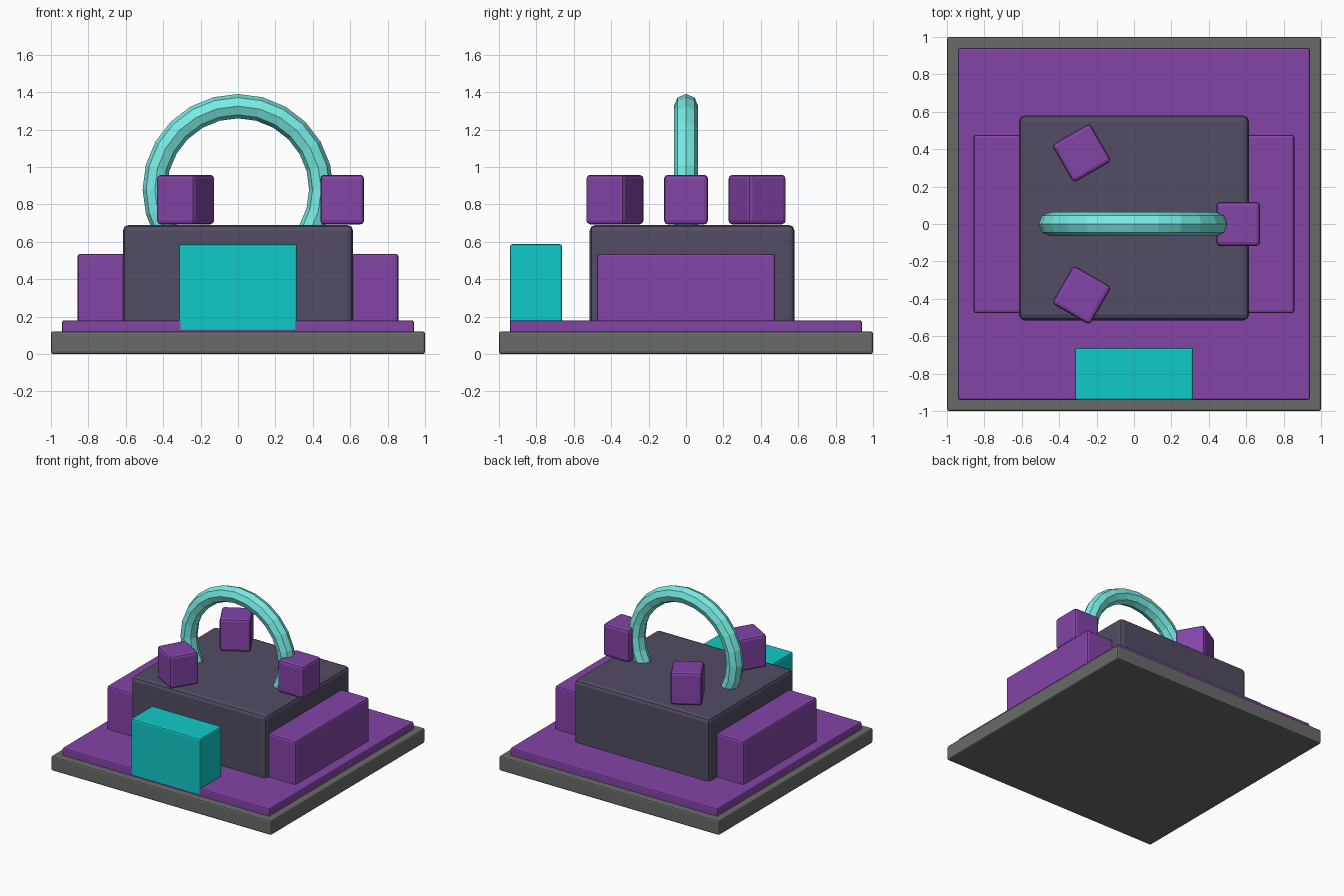
import bpy
from math import radians

if "Cube" in bpy.data.objects:
    bpy.data.objects.remove(bpy.data.objects["Cube"])


def material(name, rgb):
    m = bpy.data.materials.new(name)
    m.diffuse_color = (*rgb, 1)
    m.use_nodes = True
    m.node_tree.nodes["Principled BSDF"].inputs["Base Color"].default_value = m.diffuse_color
    return m


GREY = material("stone_grey", (0.14, 0.145, 0.14))
PURPLE = material("purple", (0.23, 0.058, 0.39))
DARK = material("dark_slate", (0.085, 0.073, 0.125))
CYAN = material("cyan", (0.005, 0.60, 0.58))
PALE = material("pale_cyan", (0.19, 0.84, 0.78))


def block(name, lo, hi, mat, bevel, turn=0):
    """Bevelled box between two corners, optionally turned about its own z."""
    centre = [(a + b) / 2 for a, b in zip(lo, hi)]
    bpy.ops.mesh.primitive_cube_add(size=1, location=centre)
    ob = bpy.context.object
    ob.name = name
    ob.scale = [b - a for a, b in zip(lo, hi)]
    bpy.ops.object.transform_apply(location=False, rotation=False, scale=True)
    ob.rotation_euler.z = radians(turn)
    ob.data.materials.append(mat)
    mod = ob.modifiers.new("edge_bevel", "BEVEL")
    mod.width = bevel
    mod.segments = 2
    return ob


# stepped floor
block("base_slab", (-1, -1, 0), (1, 1, 0.12), GREY, 0.012)
block("floor_plate", (-0.94, -0.94, 0.10), (0.94, 0.94, 0.18), PURPLE, 0.01)

# main building, side wings and front block
block("main_body", (-0.615, -0.515, 0.12), (0.615, 0.58, 0.69), DARK, 0.03)
for side, x0, x1 in (("left", -0.858, -0.56), ("right", 0.56, 0.858)):
    block(side + "_wing", (x0, -0.477, 0.12), (x1, 0.477, 0.535), PURPLE, 0.015)
block("front_block", (-0.316, -0.941, 0.12), (0.316, -0.662, 0.587), CYAN, 0.012)

# ring whose lower part is sunk into the body
bpy.ops.mesh.primitive_torus_add(major_segments=24, minor_segments=8,
                                 major_radius=0.445, minor_radius=0.065,
                                 location=(0, 0, 0.88),
                                 rotation=(radians(90), 0, 0))
ring = bpy.context.object
ring.name = "arch_ring"
ring.data.materials.append(PALE)

# three roof cubes around the ring
H = 0.117
for name, x, y, turn in (("right_cube", 0.557, 0, 0),
                         ("back_cube", -0.28, 0.38, 30),
                         ("front_cube", -0.28, -0.38, -30)):
    block(name, (x - H, y - H, 0.693), (x + H, y + H, 0.958), PURPLE, 0.02, turn)
